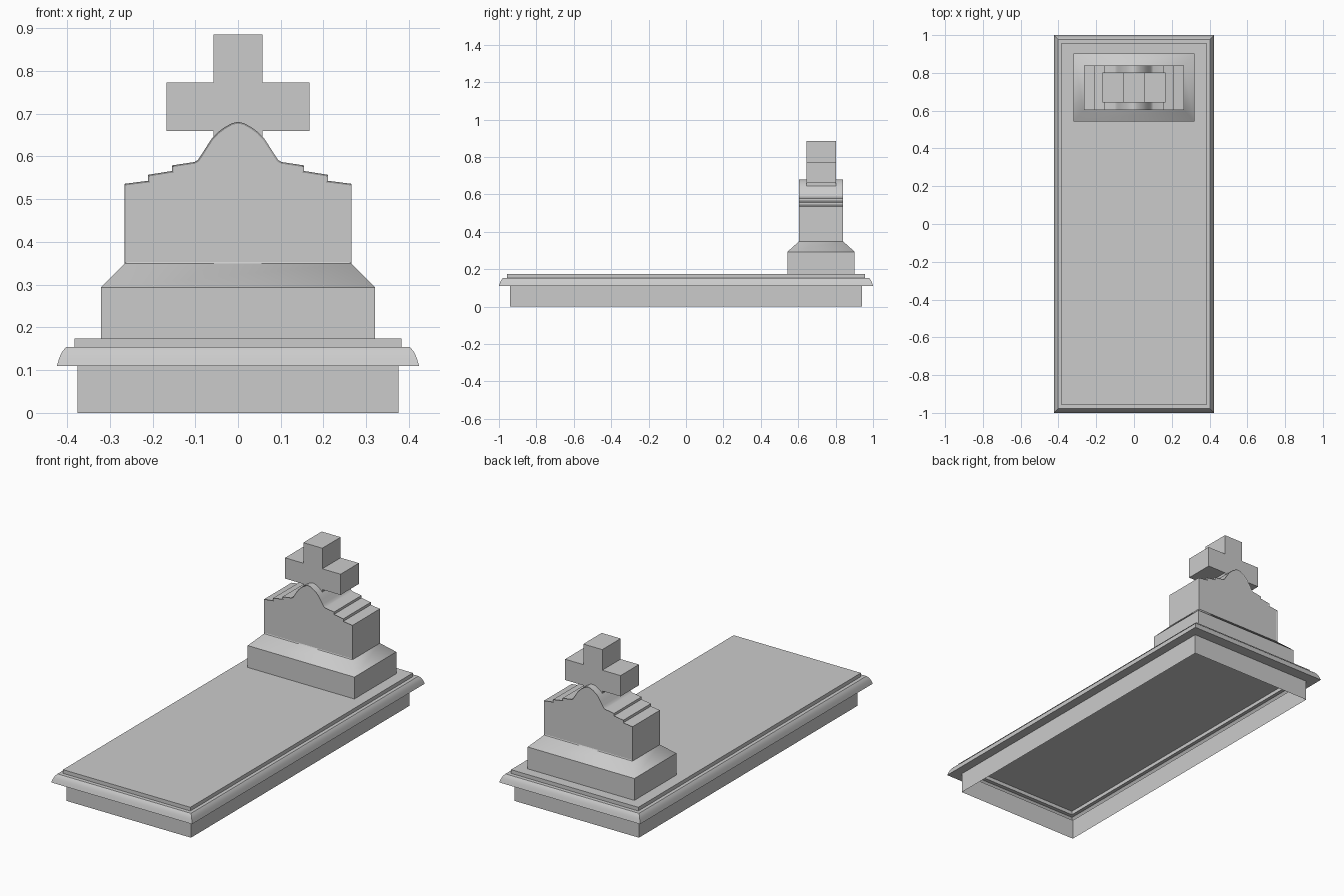
import bpy, bmesh, math
from mathutils import Matrix

if "Cube" in bpy.data.objects:
    bpy.data.objects.remove(bpy.data.objects["Cube"])

STONE_Y = 0.722  # centre line of the headstone


def finish(bm, name, angle=None):
    bmesh.ops.recalc_face_normals(bm, faces=bm.faces)
    mesh = bpy.data.meshes.new(name)
    bm.to_mesh(mesh)
    bm.free()
    ob = bpy.data.objects.new(name, mesh)
    bpy.context.collection.objects.link(ob)
    if angle:
        bpy.ops.object.select_all(action='DESELECT')
        ob.select_set(True)
        bpy.context.view_layer.objects.active = ob
        bpy.ops.object.shade_smooth_by_angle(angle=math.radians(angle))
    return ob


def loft(name, rings, y=0.0, bottom=False, top=False, angle=None):
    """Stack of rectangles given as (half width, half depth, height)."""
    bm = bmesh.new()
    loops = [[bm.verts.new((sx * hx, y + sy * hy, z))
              for sx, sy in ((-1, -1), (1, -1), (1, 1), (-1, 1))]
             for hx, hy, z in rings]
    for a, b in zip(loops, loops[1:]):
        for i in range(4):
            j = (i + 1) % 4
            bm.faces.new((a[i], a[j], b[j], b[i]))
    if bottom:
        bm.faces.new(loops[0][::-1])
    if top:
        bm.faces.new(loops[-1])
    return finish(bm, name, angle)


def extrude_profile(name, half, depth, inset=0.0, angle=None):
    """Mirror a half outline (x, z) across x = 0 and extrude it along y."""
    outline = half + [(-x, z) for x, z in reversed(half) if x > 0]
    bm = bmesh.new()
    face = bm.faces.new([bm.verts.new((x, STONE_Y - depth / 2, z)) for x, z in outline])
    out = bmesh.ops.extrude_face_region(bm, geom=[face], use_keep_orig=True)
    verts = [g for g in out['geom'] if isinstance(g, bmesh.types.BMVert)]
    bmesh.ops.translate(bm, verts=verts, vec=(0, depth, 0))
    bmesh.ops.recalc_face_normals(bm, faces=bm.faces)
    if inset:
        ends = [f for f in bm.faces if abs(f.normal.y) > 0.9]
        bmesh.ops.inset_region(bm, faces=ends, thickness=inset, depth=-inset * 0.6,
                               use_even_offset=True)
    return finish(bm, name, angle)


# Hollow kerb under the slab
loft("kerb_walls", [(0.375, 0.94, 0), (0.375, 0.94, 0.11)])

# Ledger slab: underside lip, rounded moulding, raised top plate
loft("ledger_slab", [
    (0.375, 0.94, 0.11), (0.424, 1.0, 0.11), (0.419, 0.995, 0.126),
    (0.4155, 0.9915, 0.135), (0.411, 0.987, 0.144), (0.402, 0.978, 0.154),
    (0.383, 0.957, 0.154), (0.383, 0.957, 0.174)], top=True, angle=30)

# Headstone plinth and its sloped shoulder
loft("plinth", [(0.321, 0.18, 0.174), (0.321, 0.18, 0.293)], STONE_Y, bottom=True)
loft("plinth_shoulder", [(0.321, 0.18, 0.293), (0.266, 0.118, 0.349)], STONE_Y, angle=80)

# Headstone with stepped shoulders, central hump and thin recessed panels
extrude_profile("headstone", [
    (0.266, 0.349), (0.266, 0.536), (0.211, 0.543), (0.211, 0.557),
    (0.155, 0.566), (0.155, 0.579), (0.102, 0.587), (0.094, 0.592),
    (0.087, 0.602), (0.075, 0.621), (0.062, 0.641), (0.048, 0.656),
    (0.032, 0.668), (0.014, 0.678), (0, 0.681)], 0.236, inset=0.004, angle=30)

# Cross, its foot buried in the hump
extrude_profile("cross", [
    (0.057, 0.55), (0.057, 0.66), (0.167, 0.66), (0.167, 0.773),
    (0.057, 0.773), (0.057, 0.885)], 0.158)
